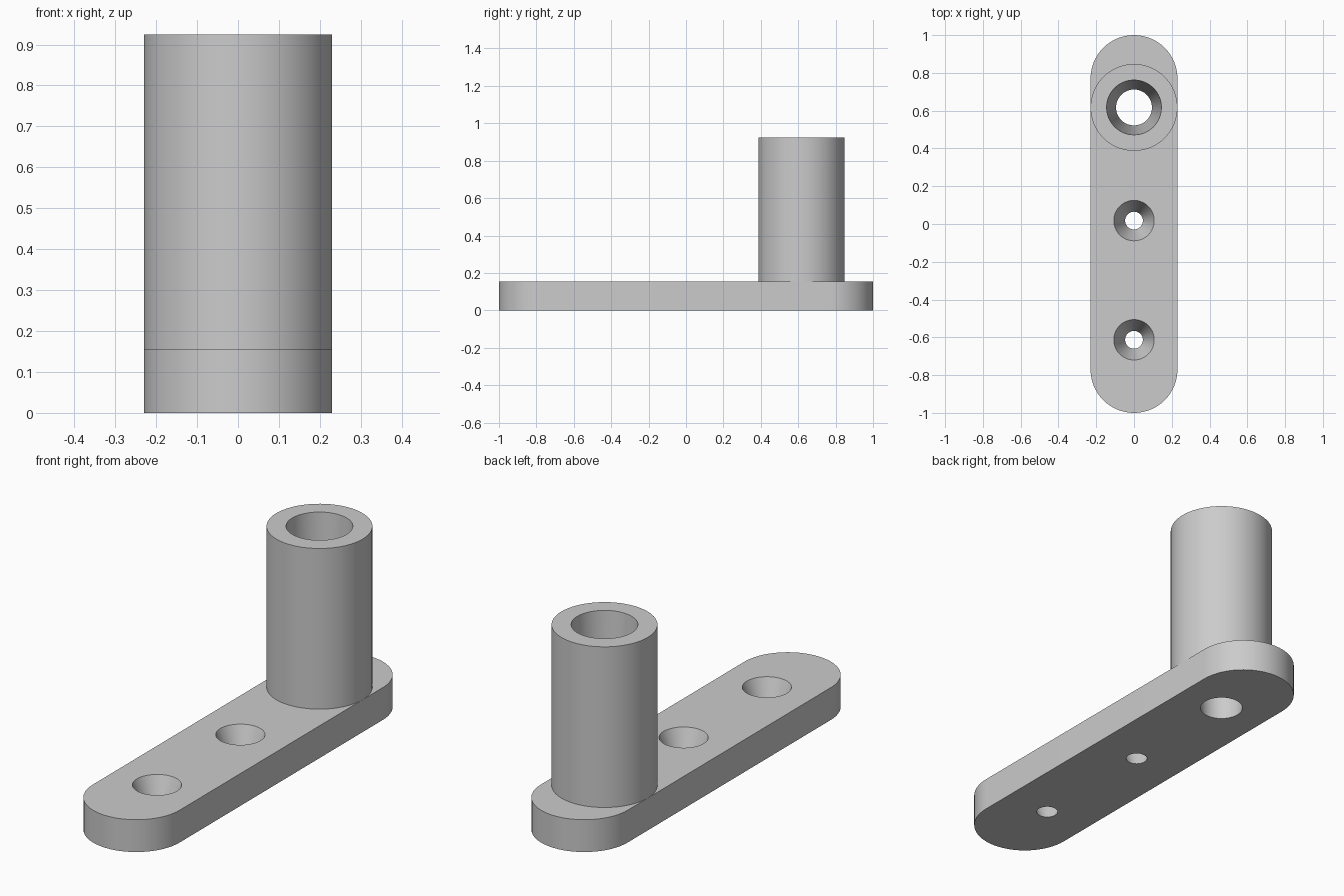
import bpy, bmesh
from math import sin, cos, pi

cube = bpy.data.objects.get("Cube")
if cube:
    bpy.data.objects.remove(cube, do_unlink=True)

RADIUS, BASE_H, TOP = 0.23, 0.155, 0.925
POST_Y = 0.617
SEG = 64

gray = bpy.data.materials.new("light gray")
gray.use_nodes = True
gray.diffuse_color = (0.6, 0.6, 0.6, 1)
gray.node_tree.nodes["Principled BSDF"].inputs["Base Color"].default_value = (0.6, 0.6, 0.6, 1)


def prism(name, outline, z0, z1):
    """Extrude a closed outline from z0 to z1."""
    bm = bmesh.new()
    face = bm.faces.new([bm.verts.new((x, y, z0)) for x, y in outline])
    new = bmesh.ops.extrude_face_region(bm, geom=[face])["geom"]
    top = [v for v in new if isinstance(v, bmesh.types.BMVert)]
    bmesh.ops.translate(bm, verts=top, vec=(0, 0, z1 - z0))
    bmesh.ops.recalc_face_normals(bm, faces=bm.faces)
    mesh = bpy.data.meshes.new(name)
    bm.to_mesh(mesh)
    bm.free()
    mesh.materials.append(gray)
    obj = bpy.data.objects.new(name, mesh)
    bpy.context.collection.objects.link(obj)
    return obj


def arc(y, start, sweep, count):
    return [(RADIUS * cos(start + sweep * i / count), y + RADIUS * sin(start + sweep * i / count))
            for i in range(count + 1)]


def tapered_cutter(name, y, r_bottom, r_top, height):
    """Cone for a tapered hole, continued a little past both ends."""
    extra = 0.02
    slope = (r_top - r_bottom) / height
    bpy.ops.mesh.primitive_cone_add(
        vertices=SEG, radius1=r_bottom - slope * extra, radius2=r_top + slope * extra,
        depth=height + 2 * extra, location=(0, y, height / 2))
    obj = bpy.context.object
    obj.name = name
    obj.data.materials.append(gray)
    obj.hide_render = True
    obj.hide_set(True)
    return obj


def boolean(target, other, operation):
    mod = target.modifiers.new(operation.title(), 'BOOLEAN')
    mod.operation = operation
    mod.solver = 'EXACT'
    mod.object = other
    bpy.context.view_layer.objects.active = target
    bpy.ops.object.modifier_apply(modifier=mod.name)
    bpy.data.objects.remove(other, do_unlink=True)


# Base plate with round ends
end = 1 - RADIUS
plate = prism("base_plate", arc(end, 0, pi, SEG // 2) + arc(-end, pi, pi, SEG // 2), 0, BASE_H)

# Upright post
post = prism("post", arc(POST_Y, 0, 2 * pi, SEG)[:-1], BASE_H, TOP)

# Tapered bore through post and plate
for part in (plate, post):
    boolean(part, tapered_cutter("bore_cutter", POST_Y, 0.095, 0.145, TOP), 'DIFFERENCE')

# Tapered screw holes
for y in (0.018, -0.613):
    boolean(plate, tapered_cutter("screw_cutter", y, 0.047, 0.107, BASE_H), 'DIFFERENCE')

# Smooth walls with sharp rims
for part in (plate, post):
    bpy.ops.object.select_all(action='DESELECT')
    part.select_set(True)
    bpy.context.view_layer.objects.active = part
    bpy.ops.object.shade_smooth_by_angle(angle=pi / 6)
